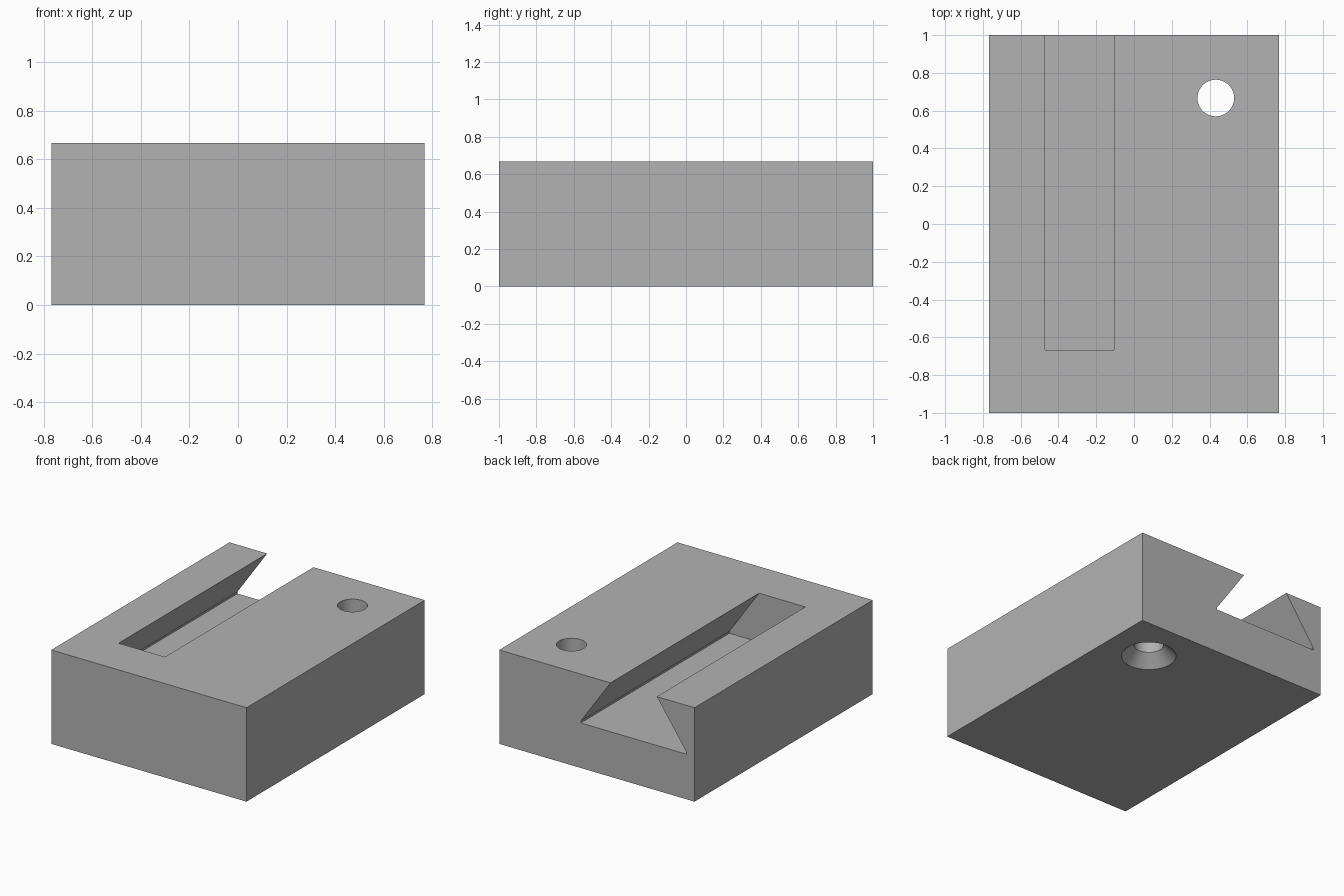
import bpy
import bmesh
import math
from mathutils import Vector

if "Cube" in bpy.data.objects:
    bpy.data.objects.remove(bpy.data.objects["Cube"], do_unlink=True)

HALF_W, HALF_L, HEIGHT = 0.767, 1.0, 0.667
OVER = 0.1  # cutters reach past the block by this much

grey = bpy.data.materials.new("plain grey")
grey.use_nodes = True
colour = (0.45, 0.45, 0.45, 1)
grey.diffuse_color = colour
grey.node_tree.nodes["Principled BSDF"].inputs["Base Color"].default_value = colour


def make_object(name, bm):
    bmesh.ops.recalc_face_normals(bm, faces=bm.faces)
    mesh = bpy.data.meshes.new(name)
    bm.to_mesh(mesh)
    bm.free()
    mesh.materials.append(grey)
    obj = bpy.data.objects.new(name, mesh)
    bpy.context.collection.objects.link(obj)
    return obj


def prism(name, outline, y0, y1):
    """Extrude an (x, z) outline along y."""
    bm = bmesh.new()
    face = bm.faces.new([bm.verts.new((x, y0, z)) for x, z in outline])
    moved = bmesh.ops.extrude_face_region(bm, geom=[face])["geom"]
    bmesh.ops.translate(bm, vec=Vector((0, y1 - y0, 0)),
                        verts=[v for v in moved if isinstance(v, bmesh.types.BMVert)])
    return make_object(name, bm)


def lathe(name, profile, x, y, sides=64):
    """Turn an (r, z) profile into a closed solid about a vertical axis."""
    bm = bmesh.new()
    rings = [[bm.verts.new((x + r * math.cos(i * math.tau / sides),
                            y + r * math.sin(i * math.tau / sides), z))
              for i in range(sides)] for r, z in profile]
    for low, high in zip(rings, rings[1:]):
        for i in range(sides):
            j = (i + 1) % sides
            bm.faces.new((low[i], low[j], high[j], high[i]))
    bm.faces.new(rings[0])
    bm.faces.new(rings[-1])
    return make_object(name, bm)


# Solid block
block = prism("dovetail_block", [(-HALF_W, 0), (HALF_W, 0),
                                 (HALF_W, HEIGHT), (-HALF_W, HEIGHT)], -HALF_L, HALF_L)

# Dovetail slot, open at the back, with a small upright lip at the floor
centre, top_half, floor_half = -0.289, 0.182, 0.415
floor, lip = 0.32, 0.334
half = [(floor_half, floor), (floor_half, lip), (top_half, HEIGHT), (top_half, HEIGHT + OVER)]
outline = [(centre + x, z) for x, z in half] + [(centre - x, z) for x, z in reversed(half)]
slot = prism("slot_cutter", outline, -0.667, HALF_L + OVER)

# Screw hole, countersunk from below
hole_r, sink_r = 0.097, 0.18
hole = lathe("screw_hole_cutter", [(sink_r, -OVER), (sink_r, 0), (hole_r, sink_r - hole_r),
                                   (hole_r, HEIGHT + OVER)], 0.433, 0.667)

# Cut the block, then drop the cutters
bpy.ops.object.select_all(action='DESELECT')
block.select_set(True)
bpy.context.view_layer.objects.active = block
for cutter in (slot, hole):
    cutter.hide_render = True
    mod = block.modifiers.new(cutter.name, 'BOOLEAN')
    mod.operation = 'DIFFERENCE'
    mod.solver = 'EXACT'
    mod.object = cutter
    bpy.ops.object.modifier_apply(modifier=mod.name)
    bpy.data.objects.remove(cutter, do_unlink=True)

bpy.ops.object.shade_smooth_by_angle(angle=math.radians(30))
